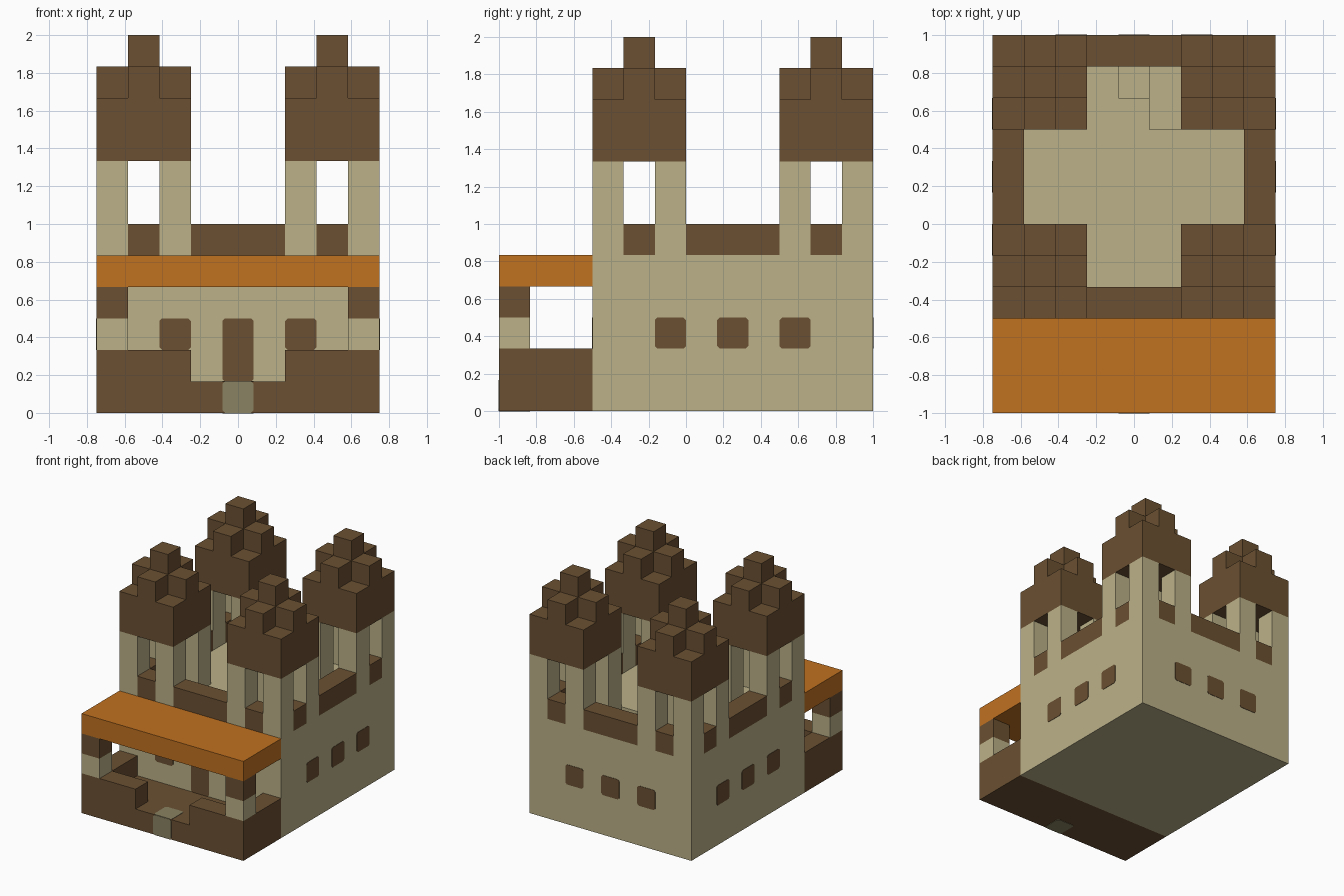
import bpy
import bmesh
from mathutils import Matrix, Vector

if "Cube" in bpy.data.objects:
    bpy.data.objects.remove(bpy.data.objects["Cube"], do_unlink=True)

U = 1 / 6  # one block


def material(name, color):
    mat = bpy.data.materials.new(name)
    mat.use_nodes = True
    mat.diffuse_color = (*color, 1)
    bsdf = mat.node_tree.nodes["Principled BSDF"]
    bsdf.inputs["Base Color"].default_value = (*color, 1)
    bsdf.inputs["Roughness"].default_value = 0.9
    return mat


stone = material("cream stone", (0.497, 0.440, 0.250))
wood = material("brown wood", (0.147, 0.082, 0.032))
cloth = material("orange awning", (0.527, 0.165, 0.0144))
slab = material("grey tan step", (0.254, 0.223, 0.122))


def blocks(name, mat, boxes):
    """One object made of boxes, each given as low and high corner in blocks."""
    bm = bmesh.new()
    for low, high in boxes:
        low, high = Vector(low), Vector(high)
        place = Matrix.Translation((low + high) / 2 * U)
        bmesh.ops.create_cube(bm, size=U, matrix=place @ Matrix.Diagonal((*(high - low), 1)))
    mesh = bpy.data.meshes.new(name)
    bm.to_mesh(mesh)
    bm.free()
    mesh.materials.append(mat)
    obj = bpy.data.objects.new(name, mesh)
    bpy.context.collection.objects.link(obj)
    return obj


def panel(name, mat, center, normal, width, height):
    """Thin plate with clipped corners, lying on a wall or floor."""
    center, normal = Vector(center) * U, Vector(normal)
    up = Vector((0, 1, 0)) if normal.z else Vector((0, 0, 1))
    side = up.cross(normal)
    w, h, c = width * U / 2, height * U / 2, 0.014
    bm = bmesh.new()
    verts = []
    for sx, sy in ((1, 1), (-1, 1), (-1, -1), (1, -1)):
        pair = [(w - c, h), (w, h - c)]
        if sx * sy > 0:
            pair.reverse()
        verts += [bm.verts.new(center + side * sx * a + up * sy * b) for a, b in pair]
    face = bm.faces.new(verts)
    rim = bmesh.ops.extrude_face_region(bm, geom=[face])["geom"]
    bmesh.ops.translate(bm, vec=normal * 0.003,
                        verts=[v for v in rim if isinstance(v, bmesh.types.BMVert)])
    bmesh.ops.recalc_face_normals(bm, faces=bm.faces)
    mesh = bpy.data.meshes.new(name)
    bm.to_mesh(mesh)
    bm.free()
    mesh.materials.append(mat)
    bpy.context.collection.objects.link(bpy.data.objects.new(name, mesh))


# Main hall, with a stairwell cut into the roof terrace
hall = blocks("hall", stone, [((-4.5, -3, 0), (4.5, 6, 5))])
wells = [((-0.5, 4, 4), (0.5, 5, 6)), ((0.5, 3, 3), (1.5, 5, 6))]
for low, high in wells:
    cutter = blocks("stairwell_cutter", stone, [(low, high)])
    cutter.hide_render = True
    mod = hall.modifiers.new("stairwell", 'BOOLEAN')
    mod.operation = 'DIFFERENCE'
    mod.solver = 'EXACT'
    mod.object = cutter
    bpy.context.view_layer.objects.active = hall
    bpy.ops.object.modifier_apply(modifier=mod.name)
    bpy.data.objects.remove(cutter, do_unlink=True)

# Parapets between the towers
blocks("parapet", wood, [
    ((-1.5, -3, 5), (1.5, -2, 6)), ((-1.5, 5, 5), (1.5, 6, 6)),
    ((-4.5, 0, 5), (-3.5, 3, 6)), ((3.5, 0, 5), (4.5, 3, 6))])

# Four corner towers: pillars, outer railings and stepped roof
for sx, across in ((-1, "right"), (1, "left")):
    for sy, depth in ((-1, "front"), (1, "back")):
        cx, cy = 3 * sx, 1.5 + 3 * sy
        label = f"{depth}_{across}_tower"

        def column(dx, dy, z0, z1, rx=0.5, ry=0.5):
            x, y = cx + dx, cy + dy
            return (x - rx, y - ry, z0), (x + rx, y + ry, z1)

        blocks(label + "_pillars", stone,
               [column(dx, dy, 5, 8) for dx in (-1, 1) for dy in (-1, 1)])
        blocks(label + "_railing", wood, [column(sx, 0, 5, 6), column(0, sy, 5, 6)])
        blocks(label + "_roof", wood, [
            column(0, 0, 8, 10, 1.5, 1.5),
            column(0, 0, 10, 11, 1.5, 0.5),
            column(0, 1, 10, 11), column(0, -1, 10, 11),
            column(0, 0, 11, 12)])

# Porch: sunken floor, raised rim with an entrance gap, posts and awning
blocks("porch_floor", wood, [((-4.5, -6, 0), (4.5, -3, 1))])
rim, feet, heads = [], [], []
for s in (-1, 1):
    def span(a, b):
        return sorted((a * s, b * s))
    x0, x1 = span(3.5, 4.5)
    rim.append(((x0, -6, 1), (x1, -3, 2)))
    feet.append(((x0, -6, 2), (x1, -5, 3)))
    heads.append(((x0, -6, 3), (x1, -5, 4)))
    x0, x1 = span(1.5, 3.5)
    rim.append(((x0, -6, 1), (x1, -5, 2)))
blocks("porch_rim", wood, rim)
blocks("post_feet", stone, feet)
blocks("post_heads", wood, heads)
blocks("awning", cloth, [((-4.5, -6, 4), (4.5, -3, 5))])

# Entrance step, shown on its three outer sides
panel("step_front", slab, (0, -6, 0.5), (0, -1, 0), 1, 1)
panel("step_top", slab, (0, -5.5, 1), (0, 0, 1), 1, 1)
panel("step_bottom", slab, (0, -5.5, 0), (0, 0, -1), 1, 1)

# Door and windows
panel("door", wood, (0, -3, 2), (0, -1, 0), 1, 2)
for s in (-1, 1):
    panel("front_window", wood, (2 * s, -3, 2.5), (0, -1, 0), 1, 1)
for i in (-1, 0, 1):
    panel("back_window", wood, (2 * i, 6, 2.5), (0, 1, 0), 1, 1)
    for s in (-1, 1):
        panel("side_window", wood, (4.5 * s, 1.5 + 2 * i, 2.5), (s, 0, 0), 1, 1)
